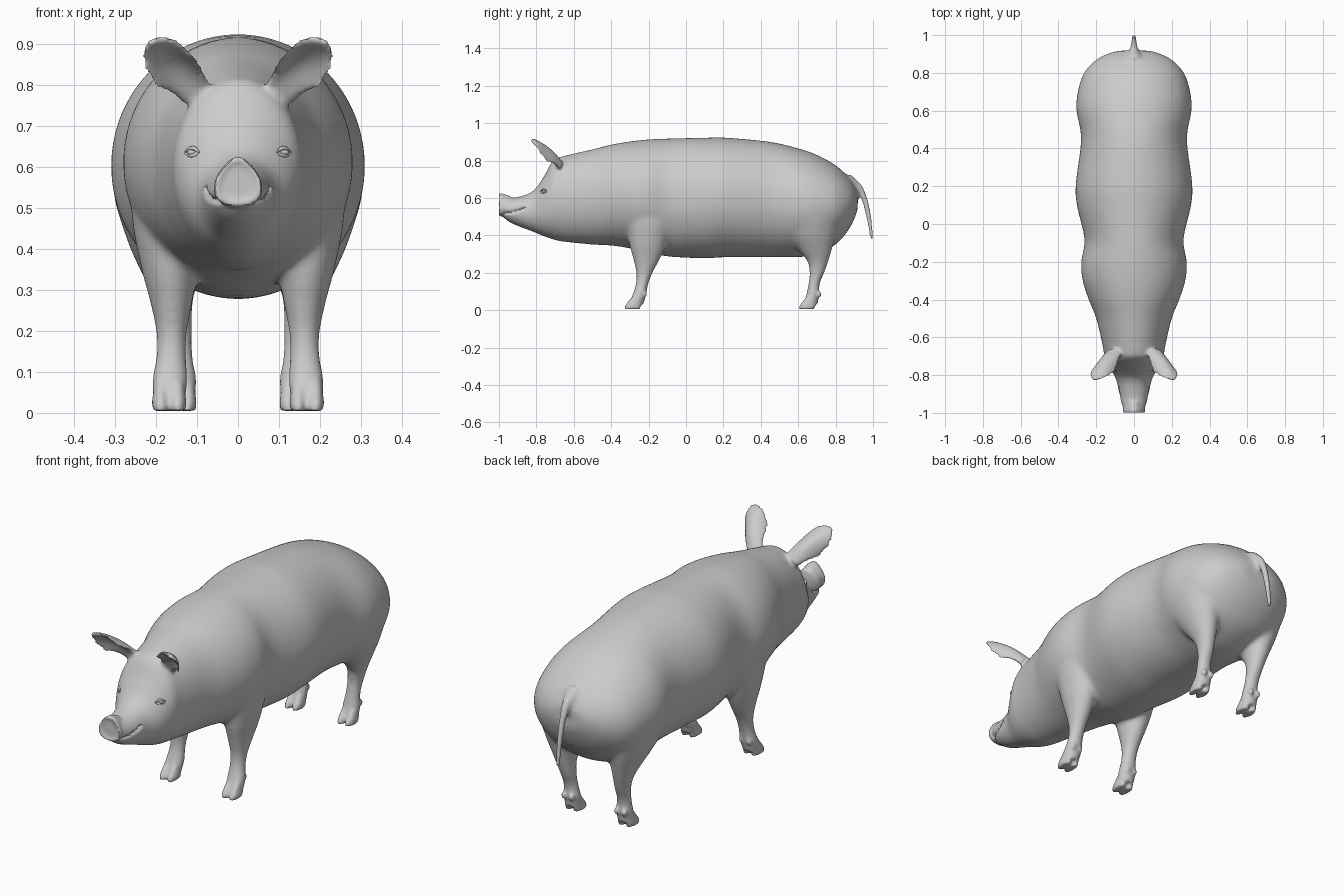
import bpy, bmesh, math
from mathutils import Vector

cube = bpy.data.objects.get("Cube")
if cube:
    bpy.data.objects.remove(cube, do_unlink=True)

skin = bpy.data.materials.new("grey skin")
skin.use_nodes = True
skin.diffuse_color = (0.6, 0.6, 0.6, 1)
skin.node_tree.nodes["Principled BSDF"].inputs["Base Color"].default_value = (0.6, 0.6, 0.6, 1)


def add_object(name, bm):
    bmesh.ops.recalc_face_normals(bm, faces=bm.faces)
    mesh = bpy.data.meshes.new(name)
    bm.to_mesh(mesh)
    bm.free()
    mesh.materials.append(skin)
    obj = bpy.data.objects.new(name, mesh)
    bpy.context.collection.objects.link(obj)
    return obj


def refine(rows, steps=4):
    """Catmull-Rom interpolation of a table of stations."""
    out = []
    for i in range(len(rows) - 1):
        a, b, c, d = (rows[min(max(i + k, 0), len(rows) - 1)] for k in (-1, 0, 1, 2))
        for s in range(steps):
            t = s / steps
            out.append([0.5 * (2 * q + (r - p) * t + (2 * p - 5 * q + 4 * r - u) * t * t
                               + (3 * q - p - 3 * r + u) * t ** 3)
                        for p, q, r, u in zip(a, b, c, d)])
    return out + [rows[-1]]


def loft(bm, rings):
    """Skin a closed, capped tube over rings of points."""
    loops = [[bm.verts.new(p) for p in ring] for ring in rings]
    n = len(loops[0])
    for a, b in zip(loops, loops[1:]):
        for i in range(n):
            bm.faces.new((a[i], a[(i + 1) % n], b[(i + 1) % n], b[i]))
    bm.faces.new(loops[0])
    bm.faces.new(loops[-1])


def oval(center, u, v, n=32):
    angles = [math.tau * i / n for i in range(n)]
    return [Vector(center) + Vector(u) * math.cos(a) + Vector(v) * math.sin(a) for a in angles]


def leg(bm, side, rows):
    """Rows of z, x, y, half width, half depth."""
    loft(bm, [oval((side * x, y, z), (rx, 0, 0), (0, ry, 0)) for z, x, y, rx, ry in refine(rows)])


def ball(bm, center, size):
    ret = bmesh.ops.create_uvsphere(bm, u_segments=20, v_segments=12, radius=1)
    bmesh.ops.scale(bm, vec=size, verts=ret["verts"])
    bmesh.ops.translate(bm, vec=center, verts=ret["verts"])


def tube(bm, points, radii):
    """Round tube along a path."""
    rows = refine([list(p) + [r] for p, r in zip(points, radii)])
    pts = [Vector(r[:3]) for r in rows]
    rings = []
    for i, p in enumerate(pts):
        d = pts[min(i + 1, len(pts) - 1)] - pts[max(i - 1, 0)]
        u = d.cross(Vector((0.3, 0.2, 1)) if abs(d.x) > abs(d.z) else Vector((1, 0, 0))).normalized()
        rings.append(oval(p, u * rows[i][3], d.cross(u).normalized() * rows[i][3], 14))
    loft(bm, rings)


bm = bmesh.new()

# Trunk and head: y, bottom, top, half width
trunk = [
    (-.985, .505, .605, .05), (-.95, .475, .6, .066), (-.9, .45, .605, .078), (-.82, .42, .635, .096),
    (-.76, .395, .715, .132), (-.71, .378, .8, .155), (-.65, .365, .825, .165), (-.5, .35, .86, .2),
    (-.4, .345, .885, .24), (-.3, .33, .902, .272), (-.2, .305, .913, .28), (-.08, .285, .918, .262),
    (.1, .277, .922, .303), (.22, .283, .922, .308), (.45, .283, .9, .28), (.6, .283, .865, .305),
    (.7, .3, .83, .298), (.8, .35, .775, .265), (.87, .43, .71, .2), (.905, .5, .66, .13), (.918, .54, .63, .08)]
loft(bm, [oval((0, y, (lo + hi) / 2), (w, 0, 0), (0, 0, (hi - lo) / 2), 48)
          for y, lo, hi, w in refine(trunk)])

# Snout disc, wider at the bottom, with a raised rim and a hollow face
def nose_ring(y, scale):
    return [Vector((p.x * (1 - 0.32 * (p.z / 0.06)), y, p.z + 0.563))
            for p in oval((0, 0, 0), (.056 * scale, 0, 0), (0, 0, .06 * scale), 40)]

loft(bm, [nose_ring(y, s) for y, s in
          ((-.94, .8), (-.97, .95), (-.985, 1.03), (-.998, 1), (-1.002, .9), (-.994, .75))])

front_leg = [(.03, .168, -.268, .038, .04), (.08, .166, -.25, .042, .036), (.14, .163, -.235, .036, .033),
             (.2, .162, -.222, .038, .044), (.28, .163, -.21, .054, .075), (.36, .168, -.205, .07, .1),
             (.5, .18, -.2, .08, .12), (.64, .17, -.2, .06, .09)]
hind_leg = [(.03, .143, .665, .038, .038), (.08, .142, .677, .04, .034), (.14, .145, .685, .034, .03),
            (.2, .148, .7, .036, .04), (.26, .155, .705, .044, .057), (.32, .163, .69, .062, .09),
            (.42, .178, .66, .092, .145), (.55, .195, .64, .105, .18), (.72, .18, .62, .08, .14)]
for side in (-1, 1):
    for rows in (front_leg, hind_leg):
        leg(bm, side, rows)
        x, y = rows[0][1:3]
        # Cloven toes and dewclaws
        for toe in (-1, 1):
            tx = x + toe * .021
            leg(bm, side, [(.005, tx, y - .02, .018, .042), (.025, tx, y - .015, .021, .042),
                           (.05, tx, y - .004, .018, .034), (.09, tx, y + .015, .014, .022)])
            ball(bm, (side * tx, y + .045, .085), (.012, .014, .018))

    # Cupped ears: half width, thickness along the axis
    base, tip = Vector((.1, -.675, .775)), Vector((.207, -.82, .905))
    axis = tip - base
    across = Vector((.75, .3, -.55))
    across = (across - axis * across.dot(axis) / axis.length_squared).normalized()
    back = across.cross(axis).normalized()
    if back.y < 0:
        back = -back
    rings = []
    for t, w, thick in refine([(0, .04, .022), (.2, .048, .016), (.5, .062, .01),
                               (.75, .058, .009), (.92, .04, .009), (1.03, .012, .008)]):
        ring = []
        for p in oval((0, 0, 0), (w, 0, 0), (0, thick, 0), 36):
            cup = .022 * math.sin(math.pi * min(t, 1)) * (1 - 2 * (p.x / .062) ** 2)
            q = base + axis * t + across * p.x + back * (p.y + cup)
            ring.append(Vector((side * q.x, q.y, q.z)))
        rings.append(ring)
    loft(bm, rings)

# Tail
tube(bm, [(0, .86, .69), (0, .91, .665), (0, .948, .61), (0, .975, .51), (0, .994, .38)],
     [.045, .026, .016, .013, .008])

body = add_object("body", bm)

# Fuse the parts into one skin
bpy.context.view_layer.objects.active = body
remesh = body.modifiers.new("fuse", 'REMESH')
remesh.mode = 'VOXEL'
remesh.voxel_size = .0075
bpy.ops.object.modifier_apply(modifier=remesh.name)


def softness(p):
    """How strongly the skin is blended: least at feet, ears, nose and tail."""
    if p.y < -.93 or p.z < .1 or p.y > .93:
        return .06
    if p.z > .79 and p.y < -.69:
        return .1
    if p.y < -.65:
        return .35
    return min(1, .1 + (p.z - .1) * 5)

group = body.vertex_groups.new(name="softness")
for v in body.data.vertices:
    group.add([v.index], softness(v.co), 'REPLACE')
smooth = body.modifiers.new("blend", 'SMOOTH')
smooth.factor = .5
smooth.iterations = 40
smooth.vertex_group = group.name
bpy.ops.object.modifier_apply(modifier=smooth.name)

# Mouth crease pressed into the sides of the snout
for v in body.data.vertices:
    p = v.co
    if -.975 < p.y < -.86 and abs(p.x) > .02:
        line = .517 + .03 * ((p.y + .985) / .12) ** 2
        p.x -= math.copysign(.012 * math.exp(-((p.z - line) / .007) ** 2), p.x)
body.data.update()

# Eyes with upper and lower lids, seated on the skin
for side, label in ((-1, "right"), (1, "left")):
    bm = bmesh.new()
    spots = []
    for dx in (-.018, -.008, .004, .016):
        hit, spot, normal, index = body.ray_cast(Vector((side * (.113 + dx), -1.5, .635)), Vector((0, 1, 0)))
        spots.append(spot if hit else Vector((side * (.113 + dx), -.77, .635)))
    mid = (spots[1] + spots[2]) / 2
    ball(bm, mid + Vector((0, .004, 0)), (.013, .01, .008))
    for lift in (.009, -.007):
        arc = [s + Vector((0, -.001, lift * k)) for s, k in zip(spots, (0, 1, 1, .2))]
        tube(bm, arc, [.002, .005, .005, .002])
    eye = add_object(label + "_eye", bm)
    eye.select_set(True)

body.select_set(True)
bpy.ops.object.shade_smooth_by_angle(angle=math.radians(50))
